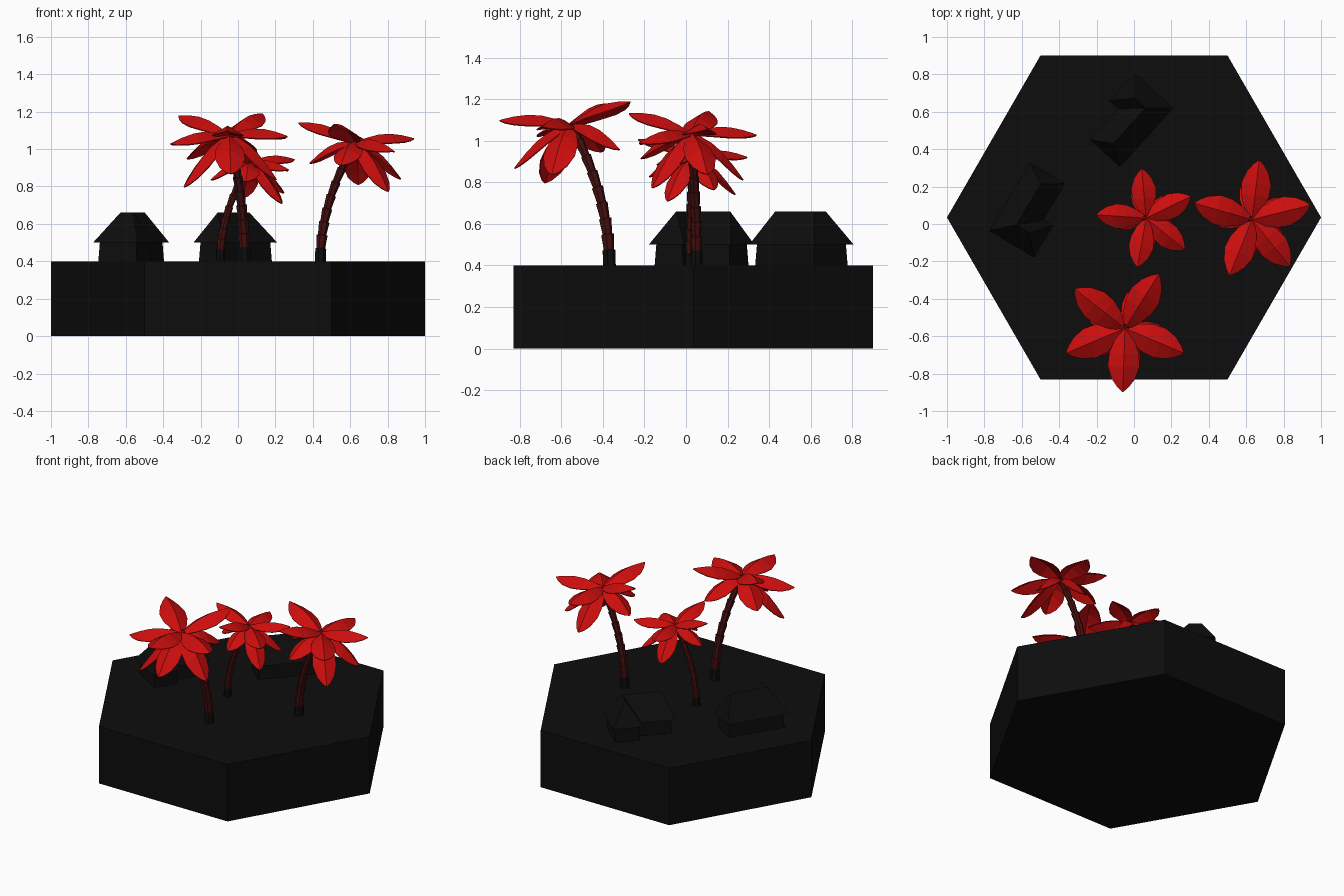
import bpy, bmesh, math
from mathutils import Vector, Matrix

cube = bpy.data.objects.get("Cube")
if cube:
    bpy.data.objects.remove(cube, do_unlink=True)


def material(name, rgb):
    m = bpy.data.materials.new(name)
    m.use_nodes = True
    m.diffuse_color = (*rgb, 1)
    node = m.node_tree.nodes["Principled BSDF"]
    node.inputs["Base Color"].default_value = (*rgb, 1)
    node.inputs["Roughness"].default_value = 0.9
    return m


BLACK = material("charcoal black", (0.004, 0.004, 0.004))
RED = material("leaf red", (0.6, 0.004, 0.004))
BARK = material("bark dark red", (0.06, 0.005, 0.005))
GROUND = 0.4


def finish(bm, name, mats, recalc=True):
    if recalc:
        bmesh.ops.recalc_face_normals(bm, faces=bm.faces[:])
    mesh = bpy.data.meshes.new(name)
    bm.to_mesh(mesh)
    bm.free()
    for m in mats:
        mesh.materials.append(m)
    ob = bpy.data.objects.new(name, mesh)
    bpy.context.collection.objects.link(ob)
    return ob


# Hexagonal ground block
bm = bmesh.new()
bmesh.ops.create_cone(bm, cap_ends=True, segments=6, radius1=1, radius2=1, depth=GROUND,
                      matrix=Matrix.Translation((0, 0.035, GROUND / 2)) @ Matrix.Rotation(math.radians(30), 4, "Z"))
finish(bm, "ground_block", [BLACK])


# L-shaped house: local x runs along the main wing, local y along the side wing
def l_outline(inset):
    i = inset
    return [(-0.425 + i, 0.22 - i), (-0.425 + i, i), (-i, i),
            (-i, 0.28 - i), (-0.2 + i, 0.28 - i), (-0.2 + i, 0.22 - i)]


def house(name, corner, angle):
    place = Matrix.Translation((*corner, 0)) @ Matrix.Rotation(math.radians(angle), 4, "Z")
    # Walls
    bm = bmesh.new()
    low = [bm.verts.new((x, y, GROUND - 0.01)) for x, y in l_outline(0.02)]
    top = [bm.verts.new((x, y, 0.51)) for x, y in l_outline(0.027)]
    for k in range(6):
        n = (k + 1) % 6
        bm.faces.new((low[k], low[n], top[n], top[k]))
    bm.faces.new(top)
    bm.faces.new(low[::-1])
    bm.transform(place)
    finish(bm, name + "_walls", [BLACK])
    # Hipped roof over both wings
    bm = bmesh.new()
    a, b, c, d, e, f = eave = [bm.verts.new((x, y, 0.5)) for x, y in l_outline(0)]
    r1, r2, r3 = [bm.verts.new((x, y, 0.66)) for x, y in ((-0.355, 0.11), (-0.1, 0.11), (-0.1, 0.19))]
    for face in ((a, b, r1), (b, c, r2, r1), (c, d, r3, r2), (d, e, r3), (e, f, r2, r3), (f, a, r1, r2), eave[::-1]):
        bm.faces.new(face)
    bm.transform(place)
    finish(bm, name + "_roof", [BLACK])


house("back_house", (0.21, 0.62), 48)
house("right_house", (-0.775, -0.035), 239)


# Palm: local x is the direction of the lean
LEAN, HEIGHT, SIDES, RINGS = 0.205, 0.68, 7, 9


def trunk_point(s):
    return Vector((LEAN * s * s, 0, HEIGHT * s))


def trunk(name, place):
    bm = bmesh.new()
    loops = []
    for k in range(RINGS):
        # Each band flares towards its top
        for s, flare in ((k / RINGS, 0.85), ((k + 0.97) / RINGS, 1.12)):
            r = (0.031 - 0.01 * s) * flare if k else 0.032
            tilt = Matrix.Rotation(math.atan2(2 * LEAN * s, HEIGHT), 4, "Y")
            ring = [Vector((r * math.cos(t), r * math.sin(t), 0))
                    for t in (2 * math.pi * j / SIDES for j in range(SIDES))]
            loops.append([bm.verts.new(trunk_point(s) + tilt @ p) for p in ring])
    for k, (lo, hi) in enumerate(zip(loops, loops[1:])):
        for j in range(SIDES):
            n = (j + 1) % SIDES
            face = bm.faces.new((lo[j], lo[n], hi[n], hi[j]))
            face.material_index = 0 if k == 0 else 1
    bm.faces.new(loops[-1])
    bm.faces.new(loops[0][::-1])
    bm.transform(place)
    finish(bm, name + "_trunk", [BLACK, BARK])


# Leaf stations: fraction of length, half width
STATIONS = [(0, 0.015), (0.2, 0.055), (0.4, 0.08), (0.6, 0.085), (0.8, 0.062), (0.93, 0.03), (1, 0.004)]
# Leaf bearing from the lean direction, height of its tip
LEAVES = [(22, 0.02), (91, -0.01), (172, 0.11), (256, 0.10), (317, -0.05)]


def leaf(bm, angle, reach, rise, arch, width):
    turn = Matrix.Rotation(math.radians(angle), 4, "Z")
    origin = trunk_point(1)
    rows = []
    for t, half in STATIONS:
        half *= width
        z = rise * t + arch * math.sin(math.pi * t)
        row = ((reach * t, half, z - 0.6 * half), (reach * t, 0, z), (reach * t, -half, z - 0.6 * half))
        rows.append([bm.verts.new(origin + turn @ Vector(p)) for p in row])
    for r, n in zip(rows, rows[1:]):
        for j in (0, 1):
            bm.faces.new((r[j], r[j + 1], n[j + 1], n[j]))


def palm(name, base, lean_angle, size):
    place = (Matrix.Translation((*base, GROUND)) @ Matrix.Rotation(math.radians(lean_angle), 4, "Z")
             @ Matrix.Scale(size, 4))
    trunk(name, place)
    bm = bmesh.new()
    for angle, rise in LEAVES:
        leaf(bm, angle, 0.34, rise, 0.035, 1)
        leaf(bm, angle + 4, 0.27, rise - 0.23, 0.045, 0.95)
    bm.transform(place)
    crown = finish(bm, name + "_leaves", [RED], recalc=False)
    # Thin leaf blades
    thick = crown.modifiers.new("thickness", "SOLIDIFY")
    thick.thickness = 0.006


palm("front_palm", (0.035, -0.37), 246, 1.0)
palm("middle_palm", (-0.095, 0.02), 4, 0.78)
palm("left_palm", (0.44, 0.05), -8, 0.94)
